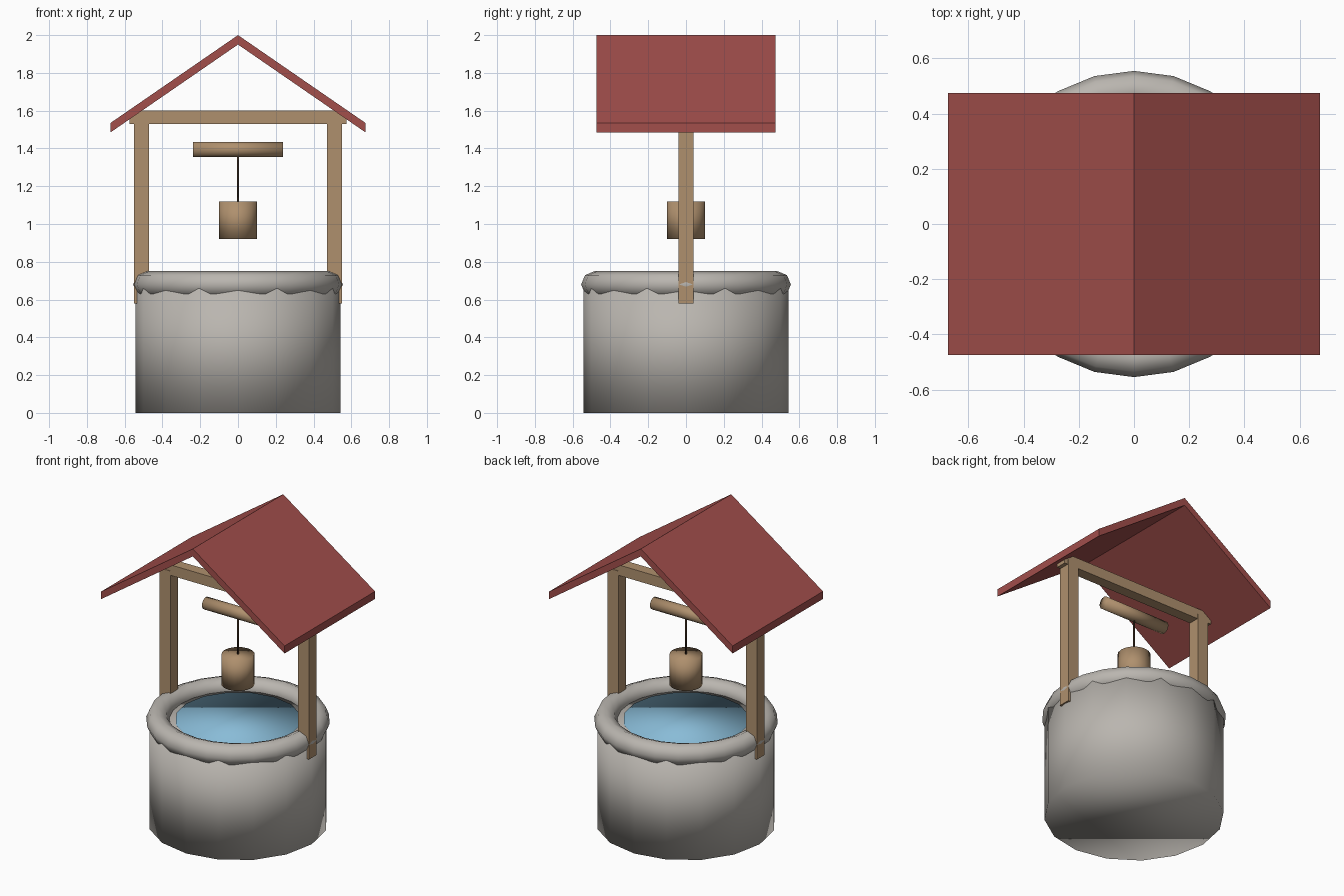
import bpy, bmesh, math
from mathutils import Matrix

cube = bpy.data.objects.get("Cube")
if cube:
    bpy.data.objects.remove(cube, do_unlink=True)


def material(name, rgb):
    m = bpy.data.materials.new(name)
    m.use_nodes = True
    color = (*rgb, 1.0)
    m.diffuse_color = color
    for node in m.node_tree.nodes:
        if node.type == "BSDF_PRINCIPLED":
            node.inputs["Base Color"].default_value = color
            node.inputs["Roughness"].default_value = 0.8
    return m


stone = material("grey stone", (0.49, 0.465, 0.43))
wood = material("light wood", (0.43, 0.28, 0.155))
red = material("red roof", (0.36, 0.077, 0.071))
blue = material("water blue", (0.25, 0.50, 0.68))
brown = material("dark rope", (0.10, 0.055, 0.03))


def finish(name, bm, mat, smooth=False):
    bmesh.ops.recalc_face_normals(bm, faces=bm.faces)
    for f in bm.faces:
        f.smooth = smooth
    mesh = bpy.data.meshes.new(name)
    bm.to_mesh(mesh)
    bm.free()
    mesh.materials.append(mat)
    obj = bpy.data.objects.new(name, mesh)
    bpy.context.collection.objects.link(obj)
    return obj


def cylinder(name, radius, z0, z1, mat, sides=16):
    bm = bmesh.new()
    bmesh.ops.create_cone(bm, cap_ends=True, segments=sides, radius1=radius,
                          radius2=radius, depth=z1 - z0,
                          matrix=Matrix.Translation((0, 0, (z0 + z1) / 2)))
    return finish(name, bm, mat, True)


def box(name, x0, x1, half_y, z0, z1, mat):
    bm = bmesh.new()
    place = Matrix.Translation(((x0 + x1) / 2, 0, (z0 + z1) / 2))
    size = Matrix.Diagonal((x1 - x0, 2 * half_y, z1 - z0, 1))
    bmesh.ops.create_cube(bm, size=1, matrix=place @ size)
    return finish(name, bm, mat)


# Stone well with a rounded rim and water
cylinder("well_body", 0.542, 0, 0.68, stone)
cylinder("water", 0.38, 0.66, 0.69, blue)
bpy.ops.mesh.primitive_torus_add(location=(0, 0, 0.68), major_segments=24,
                                 minor_segments=8, major_radius=0.485,
                                 minor_radius=0.07)
rim = bpy.context.object
rim.name = "stone_rim"
rim.data.materials.append(stone)
bpy.ops.object.shade_smooth()

# Posts and cross beam
box("right_post", -0.55, -0.47, 0.04, 0.58, 1.56, wood)
box("left_post", 0.47, 0.55, 0.04, 0.58, 1.56, wood)
box("cross_beam", -0.575, 0.575, 0.036, 1.53, 1.6, wood)

# Roller, rope and bucket
bm = bmesh.new()
bmesh.ops.create_cone(bm, cap_ends=True, segments=16, radius1=0.04,
                      radius2=0.04, depth=0.474,
                      matrix=Matrix.Translation((0, 0, 1.395))
                      @ Matrix.Rotation(math.pi / 2, 4, "Y"))
finish("roller", bm, wood, True)
cylinder("rope", 0.005, 1.1, 1.38, brown, 8)
cylinder("bucket", 0.1, 0.92, 1.12, wood)

# Gable roof: chevron profile pushed from front to back
profile = [(-0.675, 1.485), (0, 1.95), (0.675, 1.485),
           (0.675, 1.535), (0, 2.0), (-0.675, 1.535)]
bm = bmesh.new()
rows = [[bm.verts.new((x, y, z)) for x, z in profile] for y in (-0.475, 0.475)]
for row in rows:
    for a in (0, 1):
        bm.faces.new([row[a], row[a + 1], row[4 - a], row[5 - a]])
for i in range(6):
    j = (i + 1) % 6
    bm.faces.new([rows[0][i], rows[0][j], rows[1][j], rows[1][i]])
finish("roof", bm, red)
